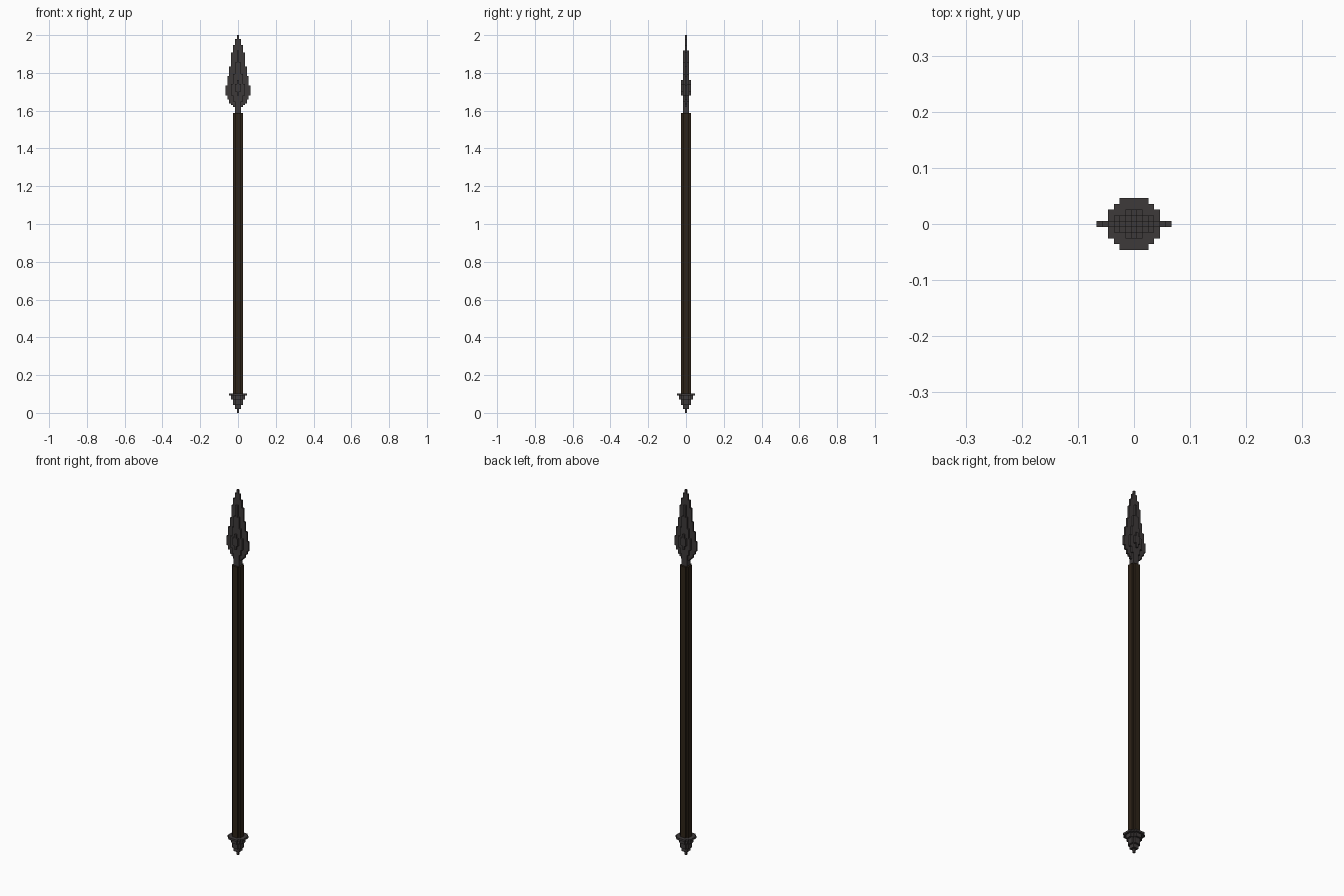
import bpy, bmesh

if "Cube" in bpy.data.objects:
    bpy.data.objects.remove(bpy.data.objects["Cube"])

V = 2.0 / 194  # edge length of one voxel


def material(name, rgb):
    m = bpy.data.materials.new(name)
    m.diffuse_color = (*rgb, 1)
    m.use_nodes = True
    m.node_tree.nodes["Principled BSDF"].inputs["Base Color"].default_value = m.diffuse_color
    return m


def disc(r):
    n = range(-6, 7)
    return frozenset((i, j) for i in n for j in n if i * i + j * j <= r * r)


def leaf(*half_widths):
    """Flat cross-section: half width in x for |y| = 0, 1, 2 voxels."""
    return frozenset((i, s * j) for j, a in enumerate(half_widths)
                     for i in range(-a, a + 1) for s in (-1, 1))


def stack(name, start, slabs, mat):
    """Stack voxel slabs (layer count, cells) upwards, outer faces only."""
    bm = bmesh.new()

    def quad(pts):
        bm.faces.new([bm.verts.new((x * V, y * V, z * V)) for x, y, z in pts])

    z0 = start
    for n, (count, cells) in enumerate(slabs):
        z1 = z0 + count
        below = slabs[n - 1][1] if n else frozenset()
        above = slabs[n + 1][1] if n + 1 < len(slabs) else frozenset()
        for i, j in cells:
            a, b, c, d = i - .5, i + .5, j - .5, j + .5
            corners = [(a, c), (b, c), (b, d), (a, d)]
            if (i, j) not in above:
                quad([(x, y, z1) for x, y in corners])
            if (i, j) not in below:
                quad([(x, y, z0) for x, y in reversed(corners)])
            sides = [(0, -1), (1, 0), (0, 1), (-1, 0)]
            for k, (di, dj) in enumerate(sides):
                if (i + di, j + dj) not in cells:
                    p, q = corners[k], corners[(k + 1) % 4]
                    quad([(*p, z0), (*q, z0), (*q, z1), (*p, z1)])
        z0 = z1
    bmesh.ops.remove_doubles(bm, verts=bm.verts, dist=V * 0.01)
    me = bpy.data.meshes.new(name)
    bm.to_mesh(me)
    bm.free()
    me.materials.append(mat)
    ob = bpy.data.objects.new(name, me)
    bpy.context.collection.objects.link(ob)
    return ob


iron = material("dark iron", (0.048, 0.042, 0.042))
wood = material("dark wood", (0.027, 0.017, 0.009))

# Pointed foot with a flange
stack("butt_spike", 0, [(2, disc(0.5)), (2, disc(1.5)), (3, disc(2.5)),
                        (2, disc(3.5)), (1, disc(4.5))], iron)

# Round wooden pole
stack("shaft", 10, [(144, disc(2.5))], wood)

# Neck and leaf-shaped blade with a raised centre ridge
stack("blade", 154, [
    (3, leaf(1, 1)),
    (1, leaf(2, 1)), (1, leaf(3, 1)), (1, leaf(4, 1)), (1, leaf(4, 2)),
    (2, leaf(5, 2)),
    (2, leaf(6, 3, 0)), (3, leaf(6, 3, 1)),
    (1, leaf(5, 3, 1)), (2, leaf(5, 2, 0)), (2, leaf(5, 2)),
    (1, leaf(4, 2)), (4, leaf(4, 1)),
    (2, leaf(3, 1)), (5, leaf(3, 0)),
    (1, leaf(2, 0)), (3, leaf(2)),
    (3, leaf(1)), (2, leaf(0)),
], iron)
